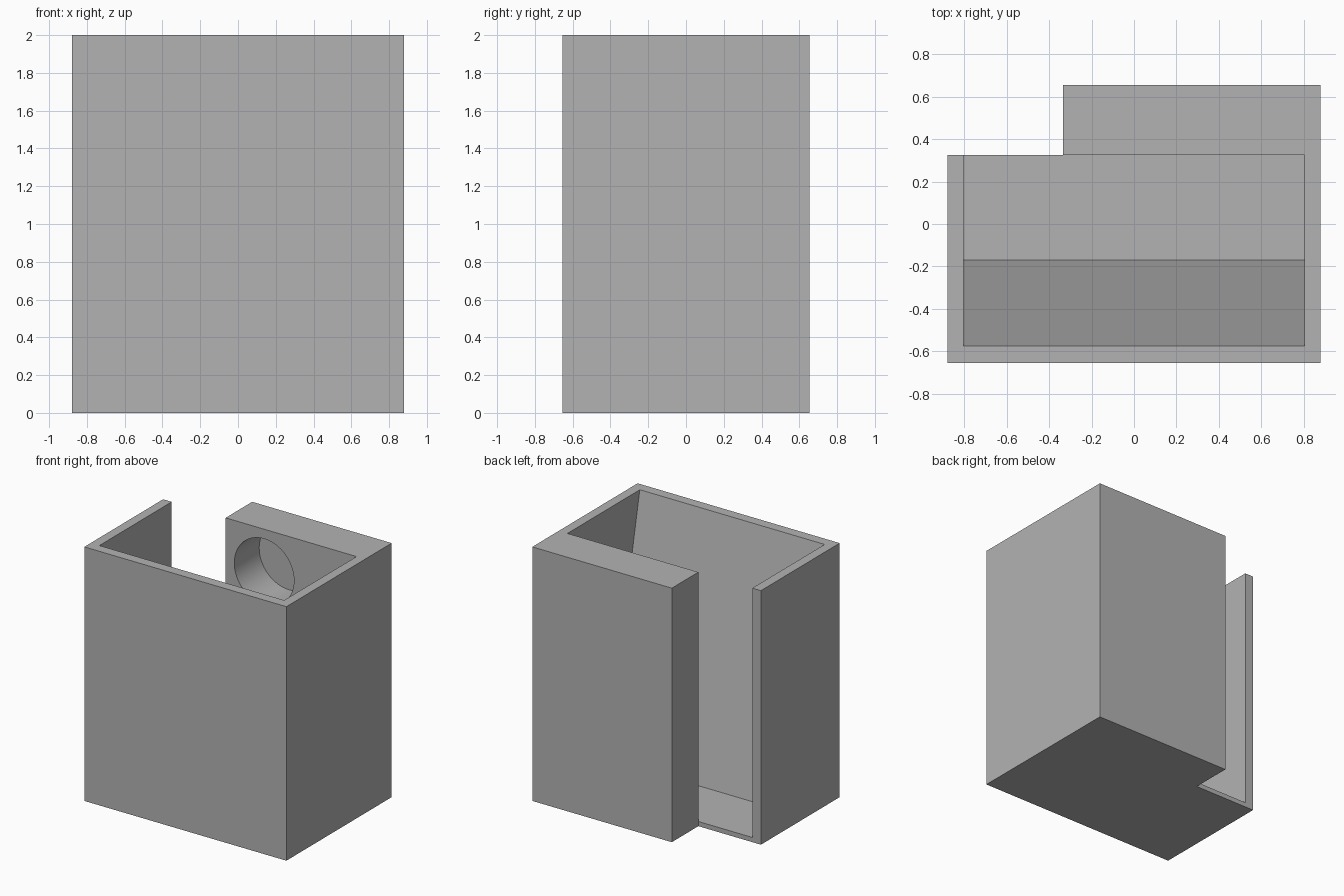
import bpy
import bmesh
from mathutils import Matrix, Vector

cube = bpy.data.objects.get("Cube")
if cube:
    bpy.data.objects.remove(cube, do_unlink=True)

grey = bpy.data.materials.new("plain grey")
grey.use_nodes = True
grey.diffuse_color = (0.45, 0.45, 0.45, 1)
grey.node_tree.nodes["Principled BSDF"].inputs["Base Color"].default_value = (0.45, 0.45, 0.45, 1)

HALF_X, INNER_X = 0.88, 0.805
FRONT, MID, BACK = -0.655, 0.325, 0.655
STEP_X, FLOOR, TOP = -0.335, 0.037, 2.0


def finish(name, bm):
    bmesh.ops.recalc_face_normals(bm, faces=bm.faces)
    mesh = bpy.data.meshes.new(name)
    bm.to_mesh(mesh)
    bm.free()
    mesh.materials.append(grey)
    obj = bpy.data.objects.new(name, mesh)
    bpy.context.collection.objects.link(obj)
    return obj


def prism(name, points, direction):
    """Extrude a closed outline along a direction."""
    bm = bmesh.new()
    face = bm.faces.new([bm.verts.new(p) for p in points])
    extruded = bmesh.ops.extrude_face_region(bm, geom=[face])["geom"]
    verts = [v for v in extruded if isinstance(v, bmesh.types.BMVert)]
    bmesh.ops.translate(bm, verts=verts, vec=Vector(direction))
    return finish(name, bm)


def cut(target, cutter):
    mod = target.modifiers.new(cutter.name, "BOOLEAN")
    mod.operation = "DIFFERENCE"
    mod.solver = "EXACT"
    mod.object = cutter
    cutter.hide_render = True
    cutter.hide_set(True)
    cutter.display_type = "WIRE"


# Holder body: stepped plan, with the thick block behind
plan = [(-HALF_X, FRONT), (HALF_X, FRONT), (HALF_X, BACK),
        (STEP_X, BACK), (STEP_X, MID), (-HALF_X, MID)]
body = prism("holder_body", [(x, y, 0) for x, y in plan], (0, 0, TOP))

# Side opening beside the block
opening = [(-INNER_X, 0), (STEP_X, 0), (STEP_X, 0.5), (-INNER_X, 0.5)]
cut(body, prism("opening_cutter", [(x, y, FLOOR) for x, y in opening], (0, 0, 3)))

# Cavity with a sloping front wall, continued above the rim
section = [(MID, FLOOR), (-0.17, FLOOR), (-0.575, TOP), (-0.575, 2.5), (MID, 2.5)]
cut(body, prism("cavity_cutter", [(-INNER_X, y, z) for y, z in section],
                (2 * INNER_X, 0, 0)))

# Blind round pocket in the inner face of the block
bm = bmesh.new()
bmesh.ops.create_cone(bm, cap_ends=True, segments=64, radius1=0.26, radius2=0.26, depth=0.5,
                      matrix=Matrix.Translation((0, 0.385, 1.665)) @ Matrix.Rotation(1.570796, 4, "X"))
cut(body, finish("pocket_cutter", bm))

# Bake the cuts, remove the cutters, smooth only the round pocket
bpy.context.view_layer.update()
evaluated = body.evaluated_get(bpy.context.evaluated_depsgraph_get())
result = bpy.data.meshes.new_from_object(evaluated)
cutters = [m.object for m in body.modifiers]
body.modifiers.clear()
body.data = result
for cutter in cutters:
    bpy.data.objects.remove(cutter, do_unlink=True)
bpy.ops.object.select_all(action="DESELECT")
body.select_set(True)
bpy.context.view_layer.objects.active = body
bpy.ops.object.shade_smooth_by_angle(angle=0.4)
